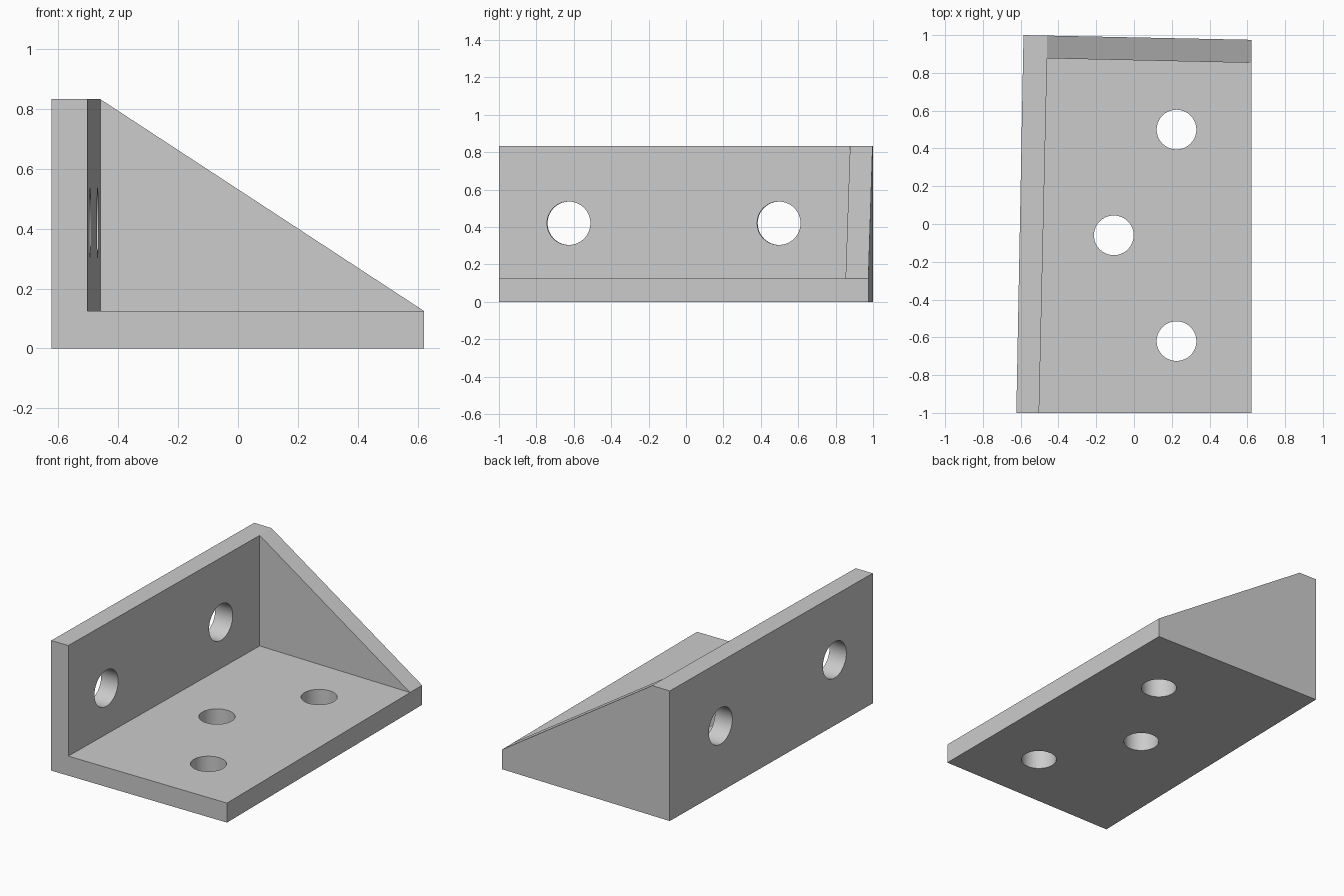
import bpy, bmesh, math
from mathutils import Matrix, Vector

cube = bpy.data.objects.get("Cube")
if cube:
    bpy.data.objects.remove(cube, do_unlink=True)

grey = bpy.data.materials.new("light_grey")
grey.use_nodes = True
grey.diffuse_color = (0.6, 0.6, 0.6, 1)
grey.node_tree.nodes["Principled BSDF"].inputs["Base Color"].default_value = grey.diffuse_color


def finish(name, bm):
    bmesh.ops.recalc_face_normals(bm, faces=bm.faces)
    mesh = bpy.data.meshes.new(name)
    bm.to_mesh(mesh)
    bm.free()
    mesh.materials.append(grey)
    obj = bpy.data.objects.new(name, mesh)
    bpy.context.scene.collection.objects.link(obj)
    return obj


def prism(name, points, offset):
    """Extrude a flat outline along the offset vector."""
    bm = bmesh.new()
    face = bm.faces.new([bm.verts.new(p) for p in points])
    result = bmesh.ops.extrude_face_region(bm, geom=[face])
    verts = [v for v in result["geom"] if isinstance(v, bmesh.types.BMVert)]
    bmesh.ops.translate(bm, vec=offset, verts=verts)
    return finish(name, bm)


def drill(name, centre, radius, axis):
    bm = bmesh.new()
    turn = Vector((0, 0, 1)).rotation_difference(Vector(axis)).to_matrix().to_4x4()
    bmesh.ops.create_cone(bm, cap_ends=True, segments=64, radius1=radius, radius2=radius,
                          depth=0.5, matrix=Matrix.Translation(centre) @ turn)
    return finish(name, bm)


HEIGHT, FLOOR = 0.833, 0.125

# Solid block on the slightly skewed footprint
bracket = prism("corner_bracket",
                [(-0.623, -1, 0), (0.622, -1, 0), (0.622, 0.975, 0), (-0.585, 1, 0)],
                (0, 0, HEIGHT))

# Pocket that leaves the floor, the upright wall and the end gusset
cutters = [prism("pocket_cutter",
                 [(-0.507, -1.2, FLOOR), (0.8, -1.2, FLOOR),
                  (0.8, 0.849, FLOOR), (-0.46, 0.877, FLOOR)], (0, 0, 1))]

# Sloping top of the gusset
slope = (HEIGHT - FLOOR) / (0.622 + 0.46)
cutters.append(prism("slope_cutter",
                     [(x, -1.3, HEIGHT - slope * (x + 0.46)) for x in (-0.8, 0.8)]
                     + [(0.8, -1.3, 1.3), (-0.8, -1.3, 1.3)], (0, 2.6, 0)))

# Screw holes in the floor and the wall
for x, y in ((0.225, 0.5), (-0.107, -0.06), (0.225, -0.62)):
    cutters.append(drill("floor_hole_cutter", (x, y, 0.06), 0.105, (0, 0, 1)))
for y in (-0.626, 0.498):
    cutters.append(drill("wall_hole_cutter", (-0.54, y, 0.42), 0.116, (1, -0.022, 0)))

bpy.context.view_layer.objects.active = bracket
bracket.select_set(True)
for cutter in cutters:
    mod = bracket.modifiers.new("cut", 'BOOLEAN')
    mod.operation = 'DIFFERENCE'
    mod.solver = 'EXACT'
    mod.object = cutter
    bpy.ops.object.modifier_apply(modifier=mod.name)
    bpy.data.objects.remove(cutter, do_unlink=True)

# Smooth hole walls, crisp edges
bpy.ops.object.shade_smooth_by_angle(angle=math.radians(30))
